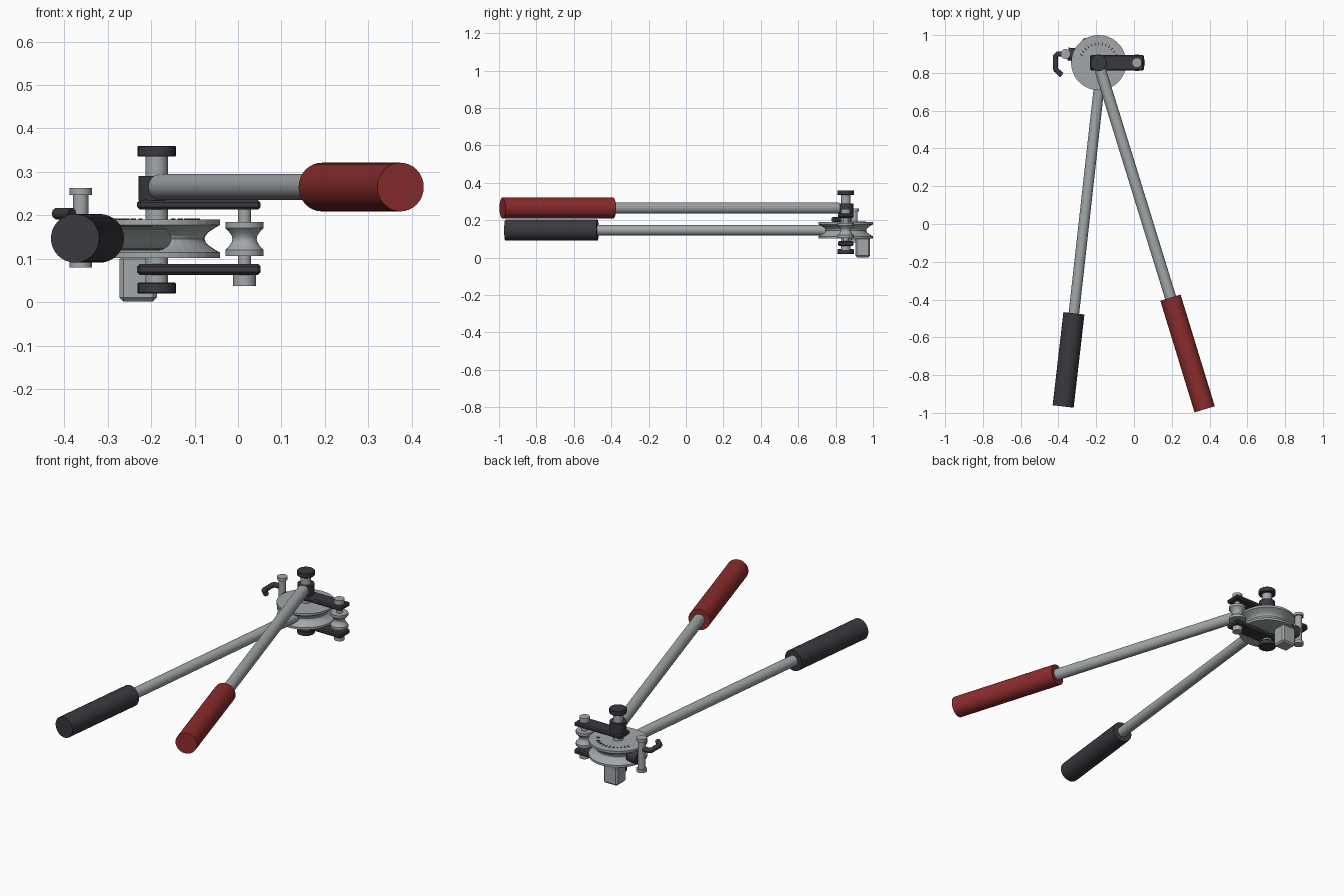
import bpy, bmesh, math
from mathutils import Vector, Matrix

cube = bpy.data.objects.get("Cube")
if cube:
    bpy.data.objects.remove(cube, do_unlink=True)


def material(name, rgb):
    m = bpy.data.materials.new(name)
    m.use_nodes = True
    m.diffuse_color = (*rgb, 1)
    m.node_tree.nodes["Principled BSDF"].inputs["Base Color"].default_value = (*rgb, 1)
    return m


STEEL = material("steel grey", (0.36, 0.39, 0.40))
DARK = material("dark grey", (0.04, 0.04, 0.05))
RED = material("grip red", (0.26, 0.025, 0.025))


def finish(name, bm, mat, smooth=True):
    bmesh.ops.recalc_face_normals(bm, faces=bm.faces)
    mesh = bpy.data.meshes.new(name)
    bm.to_mesh(mesh)
    bm.free()
    mesh.materials.append(mat)
    ob = bpy.data.objects.new(name, mesh)
    bpy.context.collection.objects.link(ob)
    if smooth:
        bpy.ops.object.select_all(action='DESELECT')
        ob.select_set(True)
        bpy.context.view_layer.objects.active = ob
        bpy.ops.object.shade_smooth_by_angle(angle=math.radians(35))
    return ob


def rod(name, a, b, r, mat, sides=32):
    """Cylinder between two points."""
    a, b = Vector(a), Vector(b)
    d = b - a
    m = Matrix.Translation((a + b) / 2) @ d.to_track_quat('Z', 'Y').to_matrix().to_4x4()
    bm = bmesh.new()
    bmesh.ops.create_cone(bm, cap_ends=True, segments=sides, radius1=r, radius2=r,
                          depth=d.length, matrix=m)
    return finish(name, bm, mat)


def post(name, xy, z0, z1, r, mat, bevel=0):
    ob = rod(name, (*xy, z0), (*xy, z1), r, mat)
    if bevel:
        add_bevel(ob, bevel)
    return ob


def add_bevel(ob, width):
    mod = ob.modifiers.new("bevel", 'BEVEL')
    mod.width, mod.segments, mod.limit_method = width, 1, 'ANGLE'


def box(name, lo, hi, mat, bevel):
    lo, hi = Vector(lo), Vector(hi)
    bm = bmesh.new()
    bmesh.ops.create_cube(bm, size=1, matrix=Matrix.Translation((lo + hi) / 2)
                          @ Matrix.Diagonal((*(hi - lo), 1)))
    ob = finish(name, bm, mat, smooth=False)
    add_bevel(ob, bevel)
    return ob


def grooved_wheel(name, xy, z0, z1, r, depth, lip, sides, smooth):
    """Lathe a disc with a curved groove around its rim."""
    mid, half = (z0 + z1) / 2, (z1 - z0) / 2 - lip
    steps = 8
    profile = [(0, z0), (r, z0)]
    for i in range(steps + 1):
        t = -1 + 2 * i / steps
        profile.append((r - depth * math.cos(t * math.pi / 2), mid + half * t))
    profile += [(r, z1), (0, z1)]
    bm = bmesh.new()
    vs = [bm.verts.new((xy[0] + p, xy[1], z)) for p, z in profile]
    edges = [bm.edges.new(pair) for pair in zip(vs, vs[1:])]
    bmesh.ops.spin(bm, geom=vs + edges, cent=(*xy, 0), axis=(0, 0, 1),
                   angle=math.tau, steps=sides)
    bmesh.ops.remove_doubles(bm, verts=bm.verts, dist=0.0001)
    return finish(name, bm, mat=STEEL, smooth=smooth)


PIVOT = (-0.187, 0.854)
ROLLER = (0.015, 0.854)
CATCH = (-0.362, 0.9)

# Forming wheel with angle marks on its top face
grooved_wheel("forming_wheel", PIVOT, 0.102, 0.19, 0.146, 0.036, 0.012, 36, False)
bm = bmesh.new()
for i in range(13):
    turn = Matrix.Rotation(math.radians(24 + 11 * i), 4, 'Z')
    place = Matrix.Translation((*PIVOT, 0.19)) @ turn @ Matrix.Translation((0.1, 0, 0))
    bmesh.ops.create_cube(bm, size=1, matrix=place @ Matrix.Diagonal((0.015, 0.005, 0.005, 1)))
finish("angle_marks", bm, DARK, smooth=False)

# Pivot pin, end knobs and handle hub
post("pivot_pin", PIVOT, 0.03, 0.35, 0.026, STEEL)
post("top_knob", PIVOT, 0.335, 0.36, 0.044, DARK, 0.002)
post("bottom_knob", PIVOT, 0.02, 0.045, 0.044, DARK, 0.002)
post("handle_hub", PIVOT, 0.234, 0.29, 0.042, DARK)

# Link arms and roller
for name, z0, z1 in (("upper_link", 0.213, 0.235), ("lower_link", 0.063, 0.088)):
    box(name, (-0.232, 0.812, z0), (0.052, 0.896, z1), DARK, 0.006)
grooved_wheel("roller", ROLLER, 0.106, 0.185, 0.044, 0.016, 0.014, 32, True)
post("roller_pin", ROLLER, 0.045, 0.25, 0.015, STEEL)
post("roller_pin_foot", ROLLER, 0.037, 0.064, 0.026, STEEL)
post("roller_pin_head", ROLLER, 0.234, 0.26, 0.026, STEEL)

# Handles
rod("upper_handle", (-0.178, 0.815, 0.265), (0.2, -0.41, 0.265), 0.03, STEEL)
rod("upper_grip", (0.193, -0.39, 0.265), (0.374, -0.981, 0.265), 0.056, RED)
rod("lower_handle", (-0.182, 0.75, 0.147), (-0.32, -0.49, 0.147), 0.028, STEEL)
rod("lower_grip", (-0.318, -0.473, 0.147), (-0.375, -0.966, 0.147), 0.056, DARK)

# Mounting block under the wheel
box("mounting_block", (-0.273, 0.905, 0.002), (-0.187, 0.985, 0.108), STEEL, 0.009)

# Catch pin, its bracket and the hook
rod("catch_bracket", (-0.29, 0.894, 0.147), (-0.35, 0.9, 0.147), 0.034, DARK)
post("catch_pin", CATCH, 0.085, 0.255, 0.018, STEEL)
post("catch_pin_head", CATCH, 0.247, 0.263, 0.026, STEEL)
post("catch_pin_foot", CATCH, 0.08, 0.096, 0.026, STEEL)
curve = bpy.data.curves.new("hook", 'CURVE')
curve.dimensions = '3D'
curve.bevel_depth, curve.bevel_resolution, curve.use_fill_caps = 0.014, 3, True
path = [(-0.362, 0.9), (-0.405, 0.9), (-0.415, 0.89), (-0.415, 0.825), (-0.412, 0.815), (-0.382, 0.788)]
line = curve.splines.new('POLY')
line.points.add(len(path) - 1)
for p, (x, y) in zip(line.points, path):
    p.co = (x, y, 0.204, 1)
curve.materials.append(DARK)
bpy.context.collection.objects.link(bpy.data.objects.new("hook", curve))
